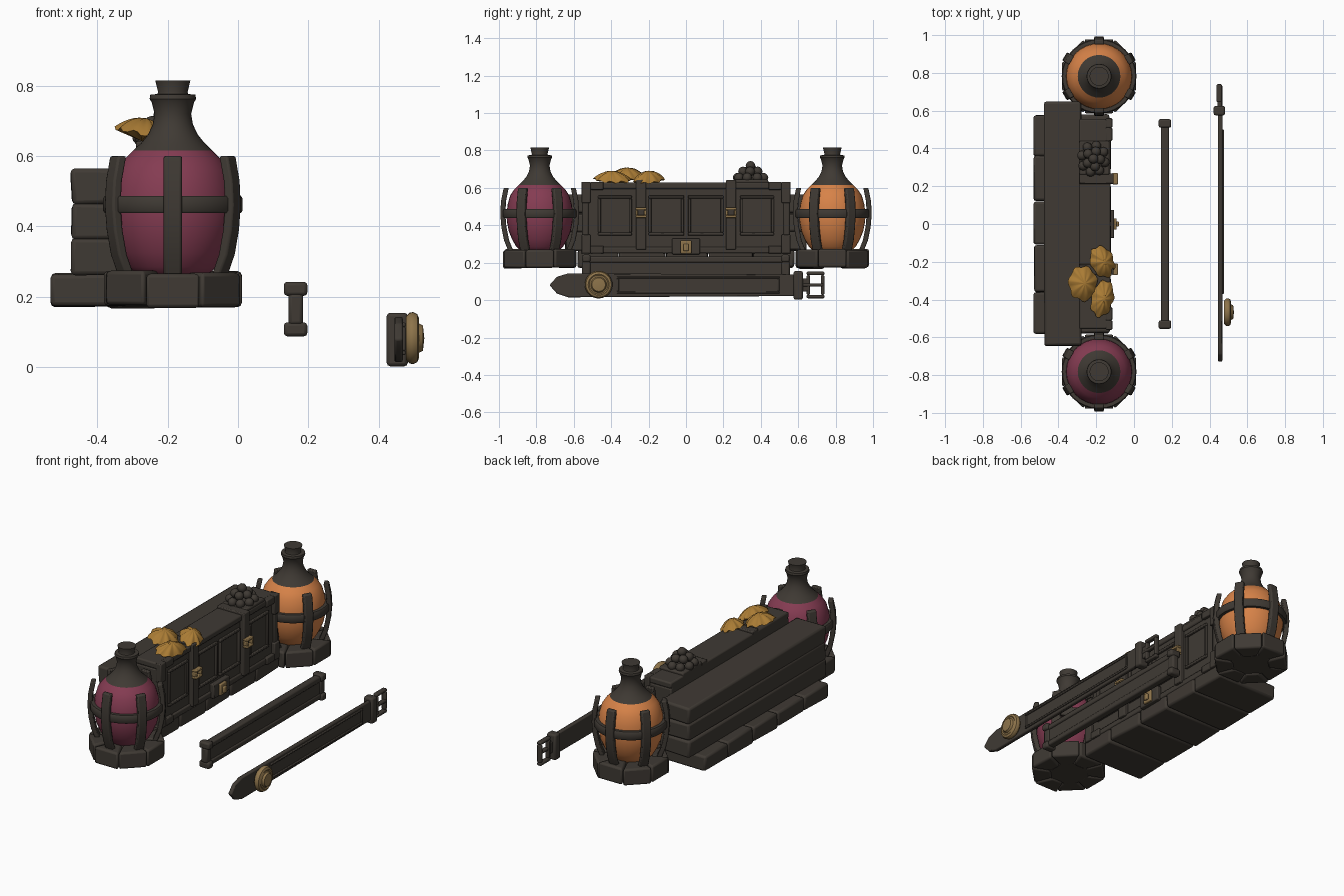
import bpy, bmesh, math, random
from mathutils import Matrix, Vector

if "Cube" in bpy.data.objects:
    bpy.data.objects.remove(bpy.data.objects["Cube"])

random.seed(4)

def material(name, rgb):
    m = bpy.data.materials.new(name)
    m.diffuse_color = (*rgb, 1)
    m.use_nodes = True
    m.node_tree.nodes["Principled BSDF"].inputs["Base Color"].default_value = m.diffuse_color
    return m

DARK = material("dark_brown", (0.050, 0.042, 0.034))
WINE = material("wine_red", (0.235, 0.045, 0.085))
ORANGE = material("orange", (0.68, 0.225, 0.065))
GOLD = material("golden_brown", (0.40, 0.20, 0.035))
BRASS = material("dull_brass", (0.27, 0.175, 0.07))

def finish(bm, name, *mats, angle=40):
    bmesh.ops.recalc_face_normals(bm, faces=bm.faces[:])
    me = bpy.data.meshes.new(name)
    bm.to_mesh(me)
    bm.free()
    for m in mats:
        me.materials.append(m)
    me.shade_smooth()
    me.set_sharp_from_angle(angle=math.radians(angle))
    ob = bpy.data.objects.new(name, me)
    bpy.context.collection.objects.link(ob)
    return ob

def add_bevel(ob, width, segments=2):
    b = ob.modifiers.new("bevel", 'BEVEL')
    b.width, b.segments, b.limit_method = width, segments, 'ANGLE'
    return ob

def boxes(name, spans, mat=DARK, bevel=0.006, jitter=0.0):
    """Each span is (x0, x1, y0, y1, z0, z1)."""
    bm = bmesh.new()
    for x0, x1, y0, y1, z0, z1 in spans:
        vs = bmesh.ops.create_cube(bm, size=1)["verts"]
        for v in vs:
            v.co = Vector(((x0 + x1) / 2 + v.co.x * (x1 - x0),
                           (y0 + y1) / 2 + v.co.y * (y1 - y0),
                           (z0 + z1) / 2 + v.co.z * (z1 - z0)))
            v.co += Vector([random.uniform(-jitter, jitter) for _ in range(3)])
    return add_bevel(finish(bm, name, mat), bevel)

def frame(x0, x1, y0, y1, z0, z1, w):
    return [(x0, x1, y0, y1, z0, z0 + w), (x0, x1, y0, y1, z1 - w, z1),
            (x0, x1, y0, y0 + w, z0 + w, z1 - w), (x0, x1, y1 - w, y1, z0 + w, z1 - w)]

def prism(name, pts, x0, x1, mat=DARK, bevel=0.006):
    """Outline in (y, z), extruded along x."""
    bm = bmesh.new()
    f = bm.faces.new([bm.verts.new((x0, y, z)) for y, z in pts])
    r = bmesh.ops.extrude_face_region(bm, geom=[f])
    for v in r["geom"]:
        if isinstance(v, bmesh.types.BMVert):
            v.co.x = x1
    return add_bevel(finish(bm, name, mat), bevel)

def lathe(name, profile, place, mats, rule=None, n=32, angle=40):
    bm = bmesh.new()
    rings = []
    for r, z in profile:
        if r == 0:
            rings.append([bm.verts.new((0, 0, z))] * n)
        else:
            rings.append([bm.verts.new((r * math.cos(2 * math.pi * i / n),
                                        r * math.sin(2 * math.pi * i / n), z)) for i in range(n)])
    for a, b in zip(rings, rings[1:]):
        for i in range(n):
            j = (i + 1) % n
            f = bm.faces.new(list(dict.fromkeys((a[i], a[j], b[j], b[i]))))
            if rule:
                f.material_index = rule(f.calc_center_median().z)
    bm.transform(place)
    return finish(bm, name, *mats, angle=angle)

# --- stone footing and stacked boards behind the chest
cuts = [-0.58, -0.36, -0.11, 0.12, 0.36, 0.58]
boxes("footing_blocks", [(-0.53, -0.13, a + 0.002, b - 0.002, 0.175, 0.265)
                         for a, b in zip(cuts, cuts[1:])], bevel=0.012, jitter=0.004)
boxes("back_boards", [(-0.473, -0.28, -0.645, 0.645, 0.265 + i * 0.1, 0.364 + i * 0.1)
                      for i in range(3)], bevel=0.012, jitter=0.004)

# --- chest with framed panels, corner irons and straps
boxes("chest_body", [(-0.29, -0.135, -0.55, 0.55, 0.25, 0.62)], bevel=0.01)
boxes("chest_rim", frame(-0.29, -0.125, -0.555, 0.555, 0.25, 0.63, 0.035), bevel=0.008)
panels = []
for y0, y1 in ((-0.47, -0.29), (-0.2, -0.01), (0.01, 0.2), (0.29, 0.47)):
    panels += frame(-0.14, -0.122, y0, y1, 0.345, 0.56, 0.016)
boxes("panel_frames", panels, bevel=0.004)
irons = []
for s in (-1, 1):
    for z0, z1, zb in ((0.52, 0.632, 0.59), (0.248, 0.35, 0.248)):
        irons.append((-0.15, -0.115, *sorted((s * 0.51, s * 0.56)), z0, z1))
        irons.append((-0.15, -0.115, *sorted((s * 0.44, s * 0.51)), zb, zb + 0.042))
boxes("corner_irons", irons, bevel=0.005)
straps, buckles = [], []
for y in (-0.24, 0.24):
    straps += [(-0.14, -0.108, y - 0.027, y + 0.027, 0.27, 0.64),
               (-0.29, -0.108, y - 0.027, y + 0.027, 0.615, 0.642)]
    buckles += frame(-0.115, -0.085, y - 0.03, y + 0.03, 0.44, 0.495, 0.014)
boxes("chest_straps", straps, bevel=0.005)
boxes("strap_buckles", buckles, BRASS, bevel=0.004)
boxes("lock_plate", [(-0.135, -0.105, -0.075, 0.075, 0.245, 0.33)], bevel=0.006)
boxes("lock_face", [(-0.11, -0.092, -0.03, 0.03, 0.25, 0.318),
                    (-0.095, -0.08, -0.014, 0.014, 0.262, 0.3)], BRASS, bevel=0.005)

# --- berry heap on a small tray
boxes("berry_tray", [(-0.29, -0.13, 0.26, 0.44, 0.61, 0.645)], bevel=0.008)
bm = bmesh.new()
for z, r, n in ((0.655, 0.062, 8), (0.688, 0.036, 5), (0.718, 0.0, 1)):
    for i in range(n):
        a = 2 * math.pi * i / n + z * 20
        bmesh.ops.create_icosphere(bm, subdivisions=2, radius=0.026, matrix=Matrix.Translation(
            (-0.215 + r * math.cos(a), 0.345 + r * 1.15 * math.sin(a), z)))
finish(bm, "berry_heap", DARK, angle=80)

# --- three ruffled golden caps on the chest
def ruffled_cap(name, loc, rx, ry, turn, tilt):
    bm = bmesh.new()
    n, m = 36, 7
    top = bm.verts.new((0, 0, 0.036))
    rings = []
    for k in range(1, m + 1):
        t = k / m
        rings.append([])
        for i in range(n):
            a = 2 * math.pi * i / n
            w = 1 + 0.07 * t * math.sin(7 * a)
            z = 0.036 * (1 - t ** 2.4) - 0.01 * t + 0.006 * t * math.sin(9 * a + 1)
            rings[-1].append(bm.verts.new((rx * t * w * math.cos(a), ry * t * w * math.sin(a), z)))
    low = bm.verts.new((0, 0, -0.03))
    for i in range(n):
        j = (i + 1) % n
        bm.faces.new((top, rings[0][i], rings[0][j]))
        bm.faces.new((low, rings[-1][j], rings[-1][i]))
        for a, b in zip(rings, rings[1:]):
            bm.faces.new((a[i], b[i], b[j], a[j]))
    bm.transform(Matrix.Translation(loc) @ Matrix.Rotation(tilt, 4, 'Y') @ Matrix.Rotation(turn, 4, 'Z'))
    finish(bm, name, GOLD, angle=60)

ruffled_cap("golden_cap_front", (-0.165, -0.395, 0.655), 0.06, 0.098, -0.25, 0.25)
ruffled_cap("golden_cap_back", (-0.268, -0.315, 0.672), 0.078, 0.092, 0.1, 0.22)
ruffled_cap("golden_cap_side", (-0.165, -0.2, 0.655), 0.064, 0.086, 0.45, 0.3)

# --- caged flasks on octagonal stone bases
GLASS = [(0, .25), (.09, .255), (.125, .285), (.148, .325), (.166, .37), (.176, .42), (.177, .46),
         (.172, .51), (.158, .56), (.138, .59), (.113, .615), (.09, .637), (.07, .662), (.057, .69),
         (.052, .72), (.06, .752), (.066, .762), (.064, .774), (.044, .776), (.042, .782),
         (.05, .815), (0, .815)]
BAND = [(.17, .438), (.193, .438), (.198, .445), (.198, .48), (.193, .487), (.17, .487), (.17, .438)]
RIB = [(.152, .25), (.18, .32), (.194, .39), (.2, .46), (.196, .53), (.182, .6)]

def octagon_base(name, c):
    bm = bmesh.new()
    def wedge(ring, z0, z1):
        lo = [bm.verts.new((x, y, z0)) for x, y in ring]
        hi = [bm.verts.new((x, y, z1)) for x, y in ring]
        bm.faces.new(lo)
        bm.faces.new(hi)
        for i in range(len(ring)):
            j = (i + 1) % len(ring)
            bm.faces.new((lo[i], lo[j], hi[j], hi[i]))
    for i in range(8):
        a0, a1 = [math.pi / 8 + (i + d) * math.pi / 4 for d in (0.012, 0.988)]
        h = random.uniform(-0.005, 0.005)
        wedge([(r * math.cos(a), r * math.sin(a)) for r, a in
               ((.1, a0), (.211, a0), (.211, a1), (.1, a1))], 0.172 + h, 0.27 + h)
    wedge([(.13 * math.cos(i * math.pi / 4), .13 * math.sin(i * math.pi / 4)) for i in range(8)],
          0.176, 0.262)
    bm.transform(Matrix.Translation(c))
    add_bevel(finish(bm, name, DARK), 0.011)

def ribs(name, c):
    bm = bmesh.new()
    for k in range(6):
        rot = Matrix.Translation(c) @ Matrix.Rotation(math.pi / 6 + k * math.pi / 3, 4, 'Z')
        rows = []
        for r, z in RIB:
            rows.append([bm.verts.new(rot @ Vector((r + d, w, z))) for d, w in
                         ((-.016, -.027), (.011, -.025), (.011, .025), (-.016, .027))])
        for a, b in zip(rows, rows[1:]):
            for i in range(4):
                bm.faces.new((a[i], a[(i + 1) % 4], b[(i + 1) % 4], b[i]))
        bm.faces.new(rows[0])
        bm.faces.new(rows[-1])
    add_bevel(finish(bm, name, DARK), 0.006)

for side, y, liquid in (("left", -0.782, WINE), ("right", 0.782, ORANGE)):
    c = Vector((-0.185, y, 0))
    at = Matrix.Translation(c)
    octagon_base(side + "_flask_base", c)
    lathe(side + "_flask", GLASS, at, (liquid, DARK), lambda z: int(z > 0.615))
    lathe(side + "_cage_band", BAND, at, (DARK,))
    ribs(side + "_cage_ribs", c)

# --- loose bar with waisted end caps
boxes("bar_core", [(0.15, 0.178, -0.53, 0.53, 0.115, 0.215)], bevel=0.004)
boxes("bar_rails", [(0.143, 0.185, -0.53, 0.53, 0.097, 0.13),
                    (0.143, 0.185, -0.53, 0.53, 0.2, 0.233)], bevel=0.008)
caps = []
for s in (-1, 1):
    y0, y1 = sorted((s * 0.51, s * 0.555))
    caps += [(0.13, 0.197, y0, y1, 0.088, 0.128), (0.13, 0.197, y0, y1, 0.203, 0.243),
             (0.143, 0.185, y0, y1, 0.12, 0.21)]
boxes("bar_end_caps", caps, bevel=0.01)

# --- belt with pointed tip, border, buckle and round badge
prism("belt", [(-0.73, 0.08), (-0.69, 0.125), (-0.63, 0.143), (0.62, 0.138), (0.62, 0.022),
               (-0.63, 0.015), (-0.69, 0.035)], 0.444, 0.468)
boxes("belt_border", frame(0.46, 0.476, -0.37, 0.5, 0.035, 0.127, 0.012), bevel=0.004)
boxes("belt_keeper", [(0.422, 0.482, 0.575, 0.625, 0.003, 0.155)], bevel=0.01)
boxes("belt_buckle", frame(0.437, 0.465, 0.645, 0.74, 0.01, 0.152, 0.018)
      + [(0.443, 0.468, 0.61, 0.735, 0.073, 0.09), (0.442, 0.464, 0.61, 0.66, 0.045, 0.115)], bevel=0.006)
lathe("round_badge", [(0, 0), (.062, 0), (.072, .01), (.074, .02), (.068, .032), (.056, .037),
                      (.05, .033), (.042, .036), (.036, .048), (0, .052)],
      Matrix.Translation((0.477, -0.467, 0.083)) @ Matrix.Rotation(math.pi / 2, 4, 'Y'), (BRASS,))
